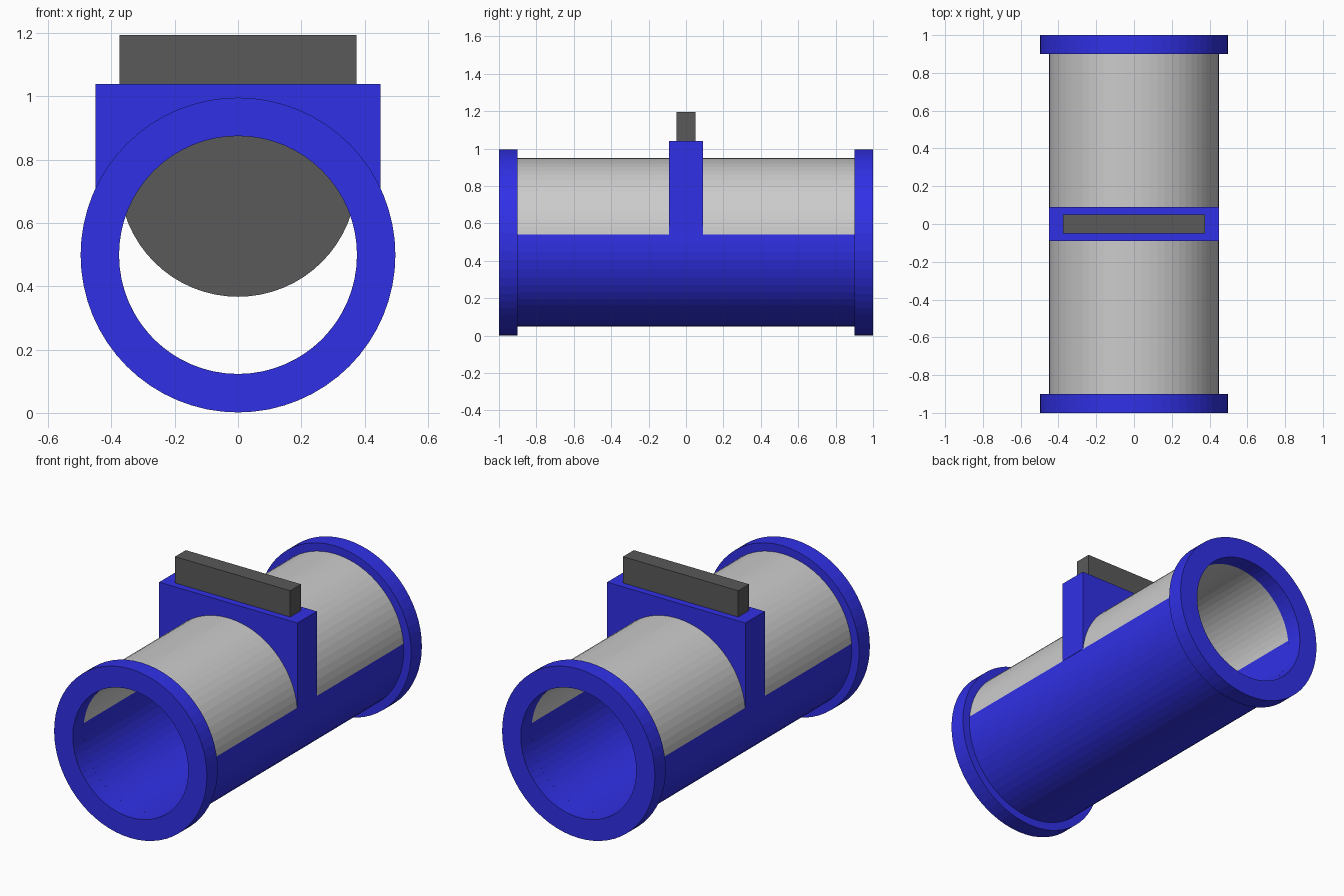
import bpy, bmesh
from math import asin, cos, sin, pi

if "Cube" in bpy.data.objects:
    bpy.data.objects.remove(bpy.data.objects["Cube"])

ZC = 0.499            # height of the pipe axis
BORE, PIPE, FLANGE = 0.376, 0.45, 0.4975
SPLIT = 0.54          # height where lower and upper shells meet
SEG = 64


def material(name, rgb):
    m = bpy.data.materials.new(name)
    m.diffuse_color = (*rgb, 1)
    m.use_nodes = True
    m.node_tree.nodes["Principled BSDF"].inputs["Base Color"].default_value = m.diffuse_color
    return m


blue = material("blue", (0.03, 0.03, 0.8))
dark = material("dark_grey", (0.1, 0.1, 0.1))


def finish(name, bm, mat):
    bmesh.ops.recalc_face_normals(bm, faces=bm.faces[:])
    me = bpy.data.meshes.new(name)
    bm.to_mesh(me)
    bm.free()
    ob = bpy.data.objects.new(name, me)
    bpy.context.collection.objects.link(ob)
    if mat:
        me.materials.append(mat)
    return ob


def arc(r, a0, a1, n, zc=ZC):
    return [(r * cos(a0 + (a1 - a0) * i / n), zc + r * sin(a0 + (a1 - a0) * i / n))
            for i in range(n + 1)]


def split_arc(r, upper, n=SEG // 2):
    a = asin((SPLIT - ZC) / r)
    return arc(r, a, pi - a, n) if upper else arc(r, pi - a, 2 * pi + a, n)


def shell(name, outer, inner, y0, y1, mat=None, closed=False):
    """Thick strip between two matching XZ curves, running along y."""
    bm = bmesh.new()
    rows = [[bm.verts.new((x, y, z)) for x, z in pts]
            for pts, y in ((outer, y0), (outer, y1), (inner, y1), (inner, y0))]
    n = len(outer)
    for k in range(4):
        a, b = rows[k], rows[(k + 1) % 4]
        for i in range(n if closed else n - 1):
            j = (i + 1) % n
            bm.faces.new((a[i], a[j], b[j], b[i]))
    if not closed:
        for i in (0, -1):
            bm.faces.new([r[i] for r in rows])
    return finish(name, bm, mat)


def prism(name, pts, half, mat=None):
    """XZ outline extruded symmetrically along y."""
    bm = bmesh.new()
    f = bm.faces.new([bm.verts.new((x, -half, z)) for x, z in pts])
    ext = bmesh.ops.extrude_face_region(bm, geom=[f])["geom"]
    bmesh.ops.translate(bm, vec=(0, 2 * half, 0),
                        verts=[g for g in ext if isinstance(g, bmesh.types.BMVert)])
    return finish(name, bm, mat)


# Lower half of the pipe
shell("lower_shell", split_arc(PIPE, False), split_arc(BORE, False), -0.9, 0.9, blue)

# End flanges and upper shells, front and back
for side, s in (("front", -1), ("back", 1)):
    shell(side + "_flange", arc(FLANGE, 0, 2 * pi, SEG)[:-1], arc(BORE, 0, 2 * pi, SEG)[:-1],
          s * 0.9, s * 1.0, blue, closed=True)
    shell(side + "_upper_shell", split_arc(PIPE, True), split_arc(BORE, True),
          s * 0.09, s * 0.9)

# Gate housing with the bore through it and a slot for the gate
housing = prism("gate_housing",
                [(-0.45, SPLIT), (-0.45, 1.04), (0.45, 1.04), (0.45, SPLIT)]
                + split_arc(BORE, True), 0.09, blue)
cutter = prism("slot_cutter", [(-0.375, 0.6), (0.375, 0.6), (0.375, 1.3), (-0.375, 1.3)], 0.05)
cutter.hide_render = True
cutter.hide_set(True)
cut = housing.modifiers.new("slot", "BOOLEAN")
cut.operation = "DIFFERENCE"
cut.solver = "EXACT"
cut.object = cutter

# Sliding gate with a round lower edge
prism("sliding_gate", arc(0.375, pi, 2 * pi, SEG // 2, 0.742)
      + [(0.375, 1.195), (-0.375, 1.195)], 0.05, dark)
